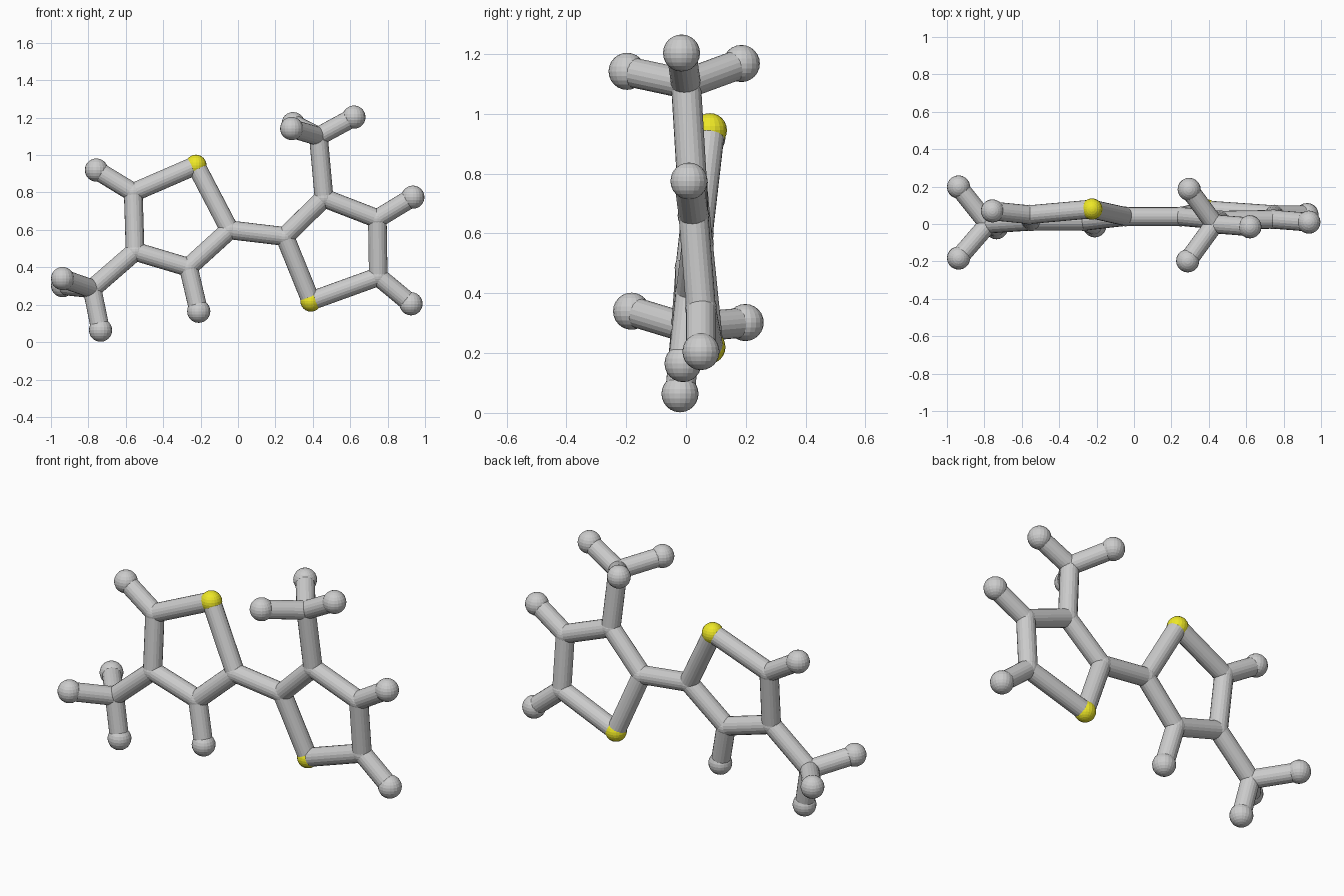
import bpy
from mathutils import Vector

if "Cube" in bpy.data.objects:
    bpy.data.objects.remove(bpy.data.objects["Cube"])

BOND_R, CARBON_R, HYDROGEN_R, SULPHUR_R = 0.05, 0.053, 0.062, 0.057

yellow = bpy.data.materials.new("yellow")
yellow.diffuse_color = (0.85, 0.8, 0.02, 1)
yellow.use_nodes = True
yellow.node_tree.nodes["Principled BSDF"].inputs["Base Color"].default_value = yellow.diffuse_color

# Atom positions: two five-sided rings, each with a methyl branch
carbons = {
    "l2": (-0.045, 0.04, 0.60), "l3": (-0.265, 0.015, 0.40),
    "l4": (-0.55, 0.015, 0.485), "l5": (-0.56, 0.05, 0.80),
    "lm": (-0.78, 0.0, 0.285),
    "r2": (0.25, 0.04, 0.565), "r3": (0.46, 0.02, 0.77),
    "r4": (0.745, 0.025, 0.66), "r5": (0.75, 0.05, 0.35),
    "rm": (0.43, 0.0, 1.10),
}
sulphurs = {"ls": (-0.225, 0.08, 0.945), "rs": (0.39, 0.075, 0.22)}
# Each hydrogen: parent carbon, position
hydrogens = [
    ("l3", (-0.21, -0.01, 0.165)), ("l5", (-0.757, 0.07, 0.92)),
    ("lm", (-0.735, -0.02, 0.064)), ("lm", (-0.938, -0.182, 0.34)),
    ("lm", (-0.938, 0.198, 0.302)),
    ("r4", (0.935, 0.01, 0.775)), ("r5", (0.925, 0.05, 0.205)),
    ("rm", (0.62, -0.015, 1.203)), ("rm", (0.287, -0.197, 1.142)),
    ("rm", (0.295, 0.185, 1.168)),
]
links = ["l2 l3", "l3 l4", "l4 l5", "l5 ls", "ls l2", "l4 lm",
         "r2 r3", "r3 r4", "r4 r5", "r5 rs", "rs r2", "r3 rm", "l2 r2"]


def ball(name, pos, radius, mat=None):
    bpy.ops.mesh.primitive_uv_sphere_add(segments=20, ring_count=12,
                                         radius=radius, location=pos)
    ob = bpy.context.object
    ob.name = name
    if mat:
        ob.data.materials.append(mat)


def bond(name, a, b):
    a, b = Vector(a), Vector(b)
    d = b - a
    bpy.ops.mesh.primitive_cylinder_add(vertices=20, radius=BOND_R,
                                        depth=d.length, location=(a + b) / 2)
    ob = bpy.context.object
    ob.name = name
    ob.rotation_euler = d.to_track_quat('Z', 'Y').to_euler()


# Atoms
for key, p in carbons.items():
    ball("carbon_" + key, p, CARBON_R)
for key, p in sulphurs.items():
    ball("sulphur_" + key, p, SULPHUR_R, yellow)

# Ring and branch bonds
atoms = {**carbons, **sulphurs}
for pair in links:
    a, b = pair.split()
    bond(f"bond_{a}_{b}", atoms[a], atoms[b])

# Hydrogens with their bonds
for i, (parent, p) in enumerate(hydrogens):
    ball(f"hydrogen_{i}", p, HYDROGEN_R)
    bond(f"hydrogen_bond_{i}", atoms[parent], p)
